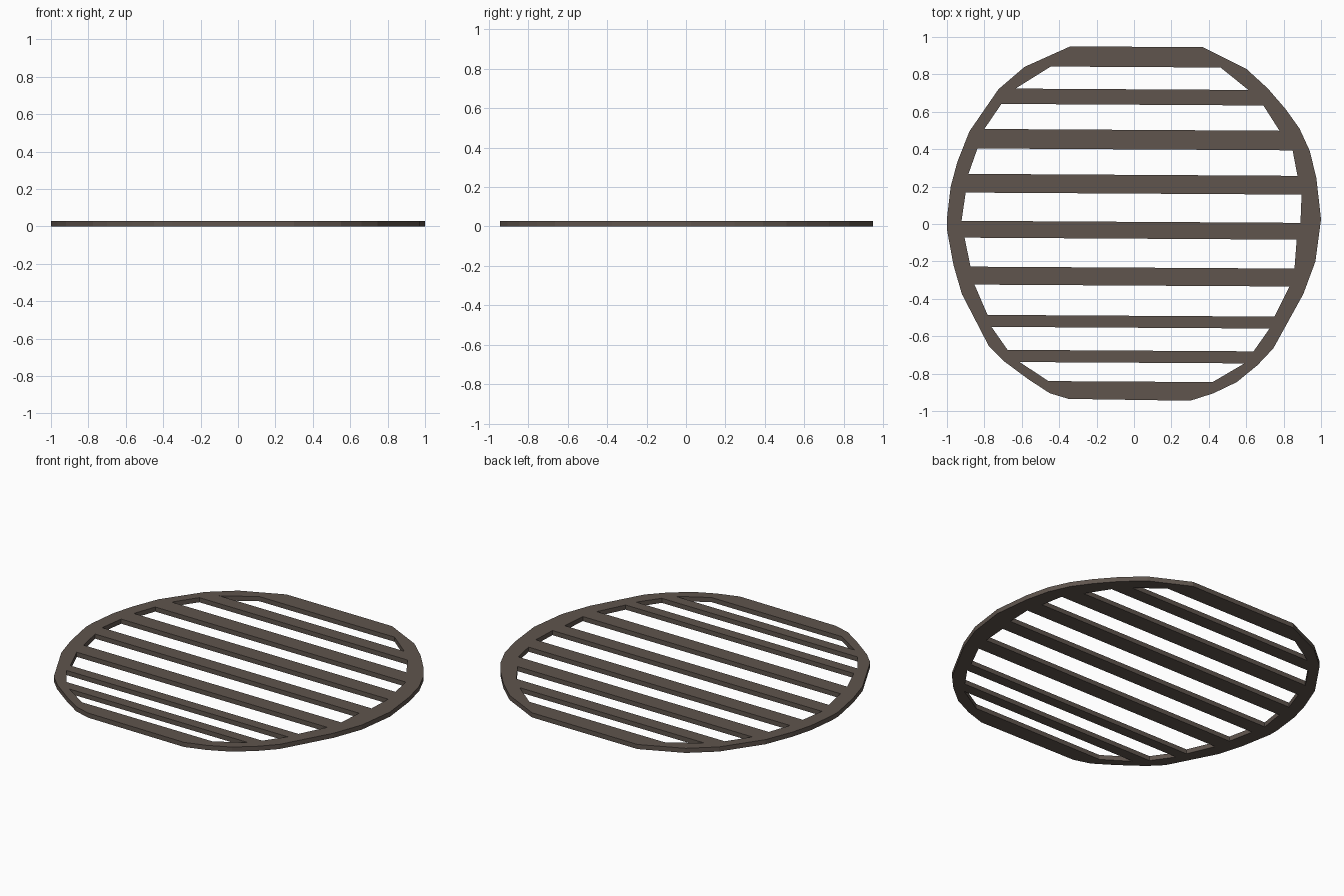
import bpy

if "Cube" in bpy.data.objects:
    bpy.data.objects.remove(bpy.data.objects["Cube"])

THICK = 0.028

# Rim outline, clockwise from the top left flat
rim = [(-.34, .95), (.37, .945), (.60, .83), (.715, .725), (.81, .615), (.885, .51),
       (.94, .39), (.975, .245), (1, .025), (.97, -.2), (.905, -.375), (.745, -.665),
       (.66, -.755), (.55, -.845), (.425, -.905), (.30, -.945), (-.35, -.935),
       (-.45, -.905), (-.565, -.83), (-.70, -.73), (-.775, -.655), (-.85, -.51),
       (-.92, -.375), (-.965, -.22), (-1, -.03), (-1, .03), (-.98, .20),
       (-.945, .33), (-.88, .495), (-.725, .72), (-.585, .84)]

# Slots between bars: top left x, y, top right x, bottom right x, bottom left x, y
slots = [(-.445, .842, .463, .612, -.634, .724),
         (-.709, .642, .692, .778, -.80, .508),
         (-.837, .404, .848, .874, -.885, .268),
         (-.90, .168, .896, .89, -.922, .017),
         (-.906, -.073, .87, .858, -.874, -.228),
         (-.853, -.324, .832, .751, -.783, -.486),
         (-.762, -.55, .725, .639, -.676, -.673),
         (-.612, -.738, .591, .42, -.457, -.84)]
TILT = -0.006  # bars drop slightly from left to right

curve = bpy.data.curves.new("grate_profile", 'CURVE')
curve.dimensions = '2D'
curve.fill_mode = 'BOTH'
curve.extrude = THICK / 2


def add_loop(points):
    s = curve.splines.new('POLY')
    s.points.add(len(points) - 1)
    for p, (x, y) in zip(s.points, points):
        p.co = (x, y, 0, 1)
    s.use_cyclic_u = True


add_loop(rim)
for lx, ty, rx, brx, blx, by in slots:
    add_loop([(lx, ty), (rx, ty + TILT * (rx - lx)),
              (brx, by + TILT * (brx - blx)), (blx, by)])

# Turn the profile into a solid flat grate resting on the ground
obj = bpy.data.objects.new("slotted_grate", curve)
bpy.context.collection.objects.link(obj)
obj.location.z = THICK / 2
bpy.context.view_layer.objects.active = obj
obj.select_set(True)
bpy.ops.object.convert(target='MESH')
grate = bpy.context.object
for f in grate.data.polygons:
    f.use_smooth = False

# Dark brown iron
mat = bpy.data.materials.new("dark_brown_iron")
mat.diffuse_color = (0.115, 0.09, 0.075, 1)
mat.use_nodes = True
mat.node_tree.nodes["Principled BSDF"].inputs["Base Color"].default_value = mat.diffuse_color
grate.data.materials.clear()
grate.data.materials.append(mat)
